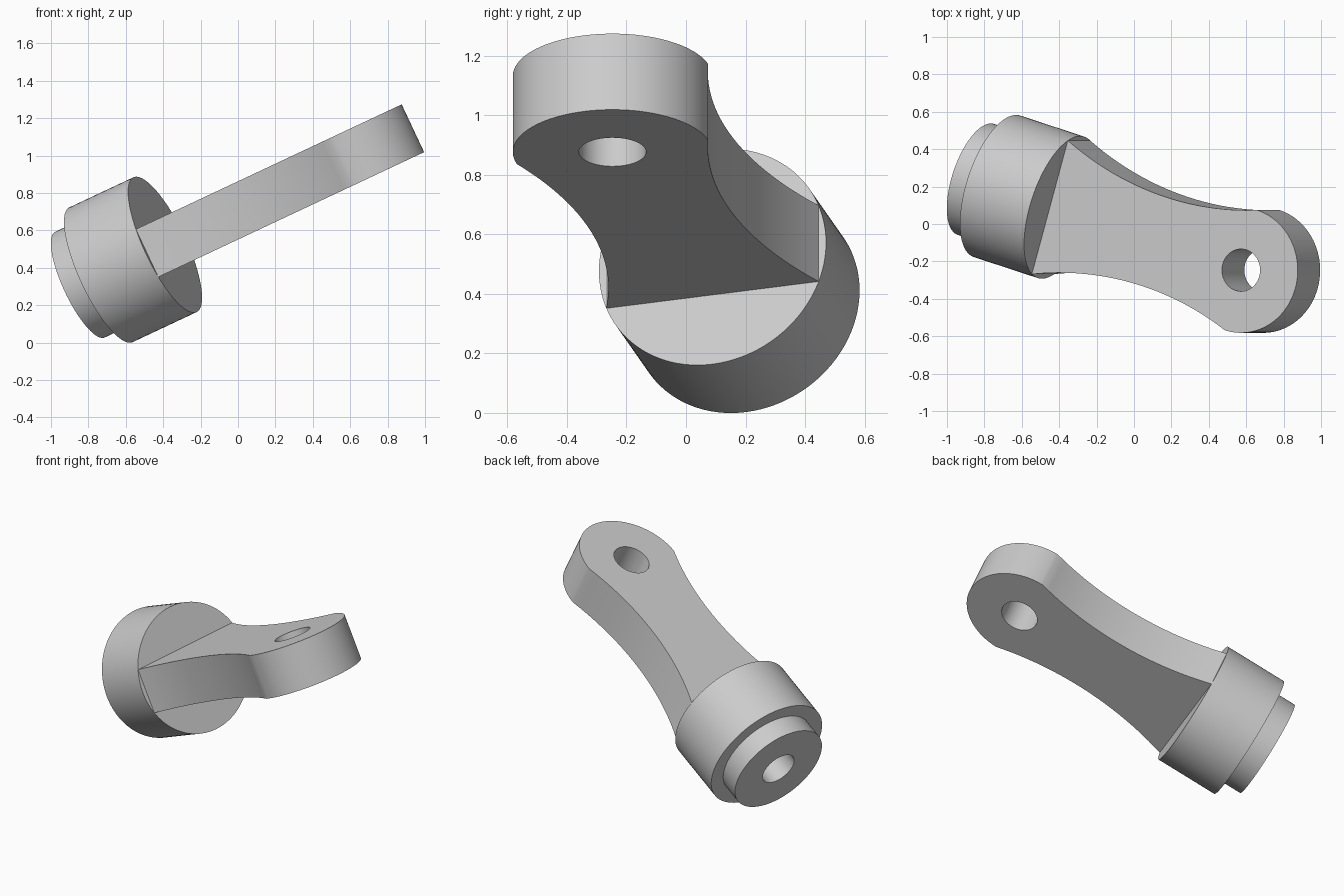
import bpy, bmesh, math
from mathutils import Matrix, Vector

if "Cube" in bpy.data.objects:
    bpy.data.objects.remove(bpy.data.objects["Cube"], do_unlink=True)

# Single grey finish
grey = bpy.data.materials.new("plain grey")
grey.use_nodes = True
colour = (0.6, 0.6, 0.6, 1)
grey.diffuse_color = colour
grey.node_tree.nodes["Principled BSDF"].inputs["Base Color"].default_value = colour

# Tilted frame: x along the arm, y across it, z through its thickness
normal = Vector((-0.425, 0, 0.905)).normalized()
axis = Vector((0.867, -0.285, 0.408)).normalized()
across = normal.cross(axis).normalized()
axis = across.cross(normal)
frame = Matrix((axis, across, normal)).transposed().to_4x4()
frame.translation = (-0.39, 0.089, 0.524)

HALF_THICK = 0.141
HUB_R, BOSS_R, HOLE_R, EYE_R = 0.398, 0.312, 0.113, 0.335
HUB_LEN, BOSS_END = 0.395, 0.525
EYE = 1.178
ROOT = math.sqrt(HUB_R ** 2 - HALF_THICK ** 2)
SAG = 0.105


def finish(bm, name):
    bmesh.ops.recalc_face_normals(bm, faces=bm.faces)
    mesh = bpy.data.meshes.new(name)
    bm.to_mesh(mesh)
    bm.free()
    mesh.materials.append(grey)
    obj = bpy.data.objects.new(name, mesh)
    obj.matrix_world = frame
    bpy.context.collection.objects.link(obj)
    bpy.ops.object.select_all(action='DESELECT')
    obj.select_set(True)
    bpy.context.view_layer.objects.active = obj
    bpy.ops.object.shade_smooth_by_angle(angle=math.radians(30))


def loop(bm, points):
    verts = [bm.verts.new((x, y, -HALF_THICK)) for x, y in points]
    return [bm.edges.new((v, verts[i - 1])) for i, v in enumerate(verts)]


def circle_arc(x, radius, start, end, steps):
    angles = [start + (end - start) * i / steps for i in range(steps)]
    return [(x + radius * math.cos(a), radius * math.sin(a)) for a in angles]


# Hub with stepped boss and blind bore, turned around the x axis
profile = [(0, 0), (0, HUB_R), (-HUB_LEN, HUB_R), (-HUB_LEN, BOSS_R),
           (-BOSS_END, BOSS_R), (-BOSS_END, HOLE_R), (-0.02, HOLE_R), (-0.02, 0)]
bm = bmesh.new()
verts = [bm.verts.new((x, r, 0)) for x, r in profile]
edges = [bm.edges.new(pair) for pair in zip(verts, verts[1:])]
bmesh.ops.spin(bm, geom=verts + edges, cent=(0, 0, 0), axis=(1, 0, 0),
               angle=math.tau, steps=96)
bmesh.ops.remove_doubles(bm, verts=bm.verts, dist=0.0001)
finish(bm, "hub")

# Waisted arm: concave flanks running from the hub rim into a round eye
half = EYE / 2
bow_r = (half ** 2 + SAG ** 2) / (2 * SAG)
flank = []
for i in range(25):
    x = EYE * i / 24
    chord = ROOT + (EYE_R - ROOT) * i / 24
    dip = SAG - bow_r + math.sqrt(bow_r ** 2 - (x - half) ** 2)
    flank.append((x, chord - dip))
outline = [(x, -y) for x, y in flank[:-1]]
outline += circle_arc(EYE, EYE_R, -math.pi / 2, math.pi / 2, 48)
outline += flank[::-1]

bm = bmesh.new()
rims = loop(bm, outline) + loop(bm, circle_arc(EYE, HOLE_R, 0, math.tau, 48))
bmesh.ops.triangle_fill(bm, edges=rims, use_beauty=True, use_dissolve=False)
result = bmesh.ops.extrude_face_region(bm, geom=bm.faces[:])
top = [g for g in result["geom"] if isinstance(g, bmesh.types.BMVert)]
bmesh.ops.translate(bm, verts=top, vec=(0, 0, 2 * HALF_THICK))
finish(bm, "arm")
